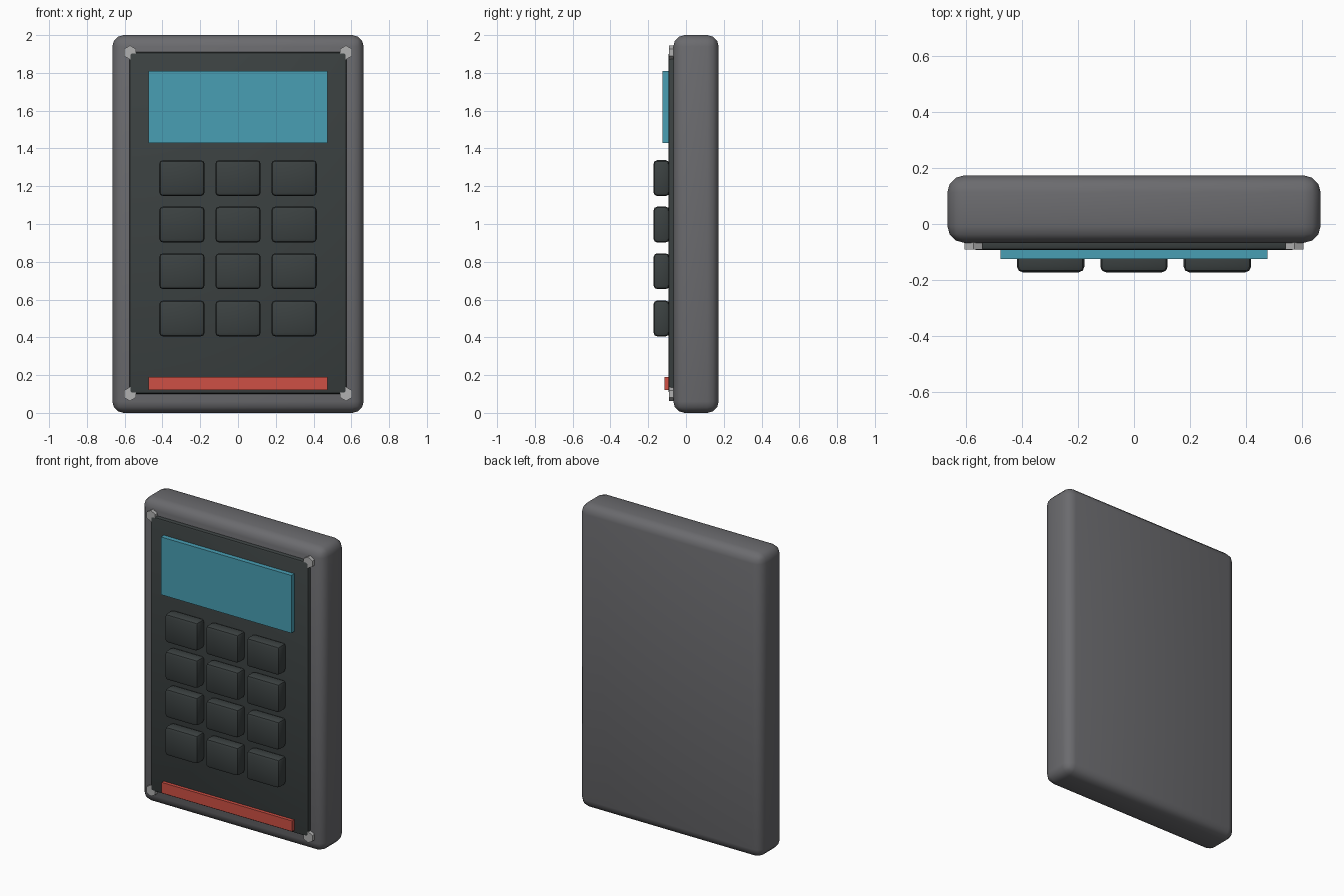
import bpy, math

if "Cube" in bpy.data.objects:
    bpy.data.objects.remove(bpy.data.objects["Cube"])

def material(name, rgb):
    m = bpy.data.materials.new(name)
    m.diffuse_color = (*rgb, 1)
    m.use_nodes = True
    m.node_tree.nodes["Principled BSDF"].inputs["Base Color"].default_value = m.diffuse_color
    return m

GREY = material("case grey", (0.147, 0.147, 0.157))
DARK = material("dark panel", (0.044, 0.053, 0.053))
TEAL = material("screen teal", (0.066, 0.345, 0.455))
RED = material("strip red", (0.62, 0.08, 0.058))
METAL = material("screw metal", (0.44, 0.44, 0.44))

def box(name, x, y, z, mat, bevel=0, segments=1, smooth=False):
    """Box given by its (min, max) range on each axis."""
    bpy.ops.mesh.primitive_cube_add(
        size=1, location=[(a + b) / 2 for a, b in (x, y, z)])
    o = bpy.context.object
    o.name = name
    o.scale = [b - a for a, b in (x, y, z)]
    bpy.ops.object.transform_apply(location=False, rotation=False, scale=True)
    o.data.materials.append(mat)
    if bevel:
        m = o.modifiers.new("bevel", 'BEVEL')
        m.width, m.segments = bevel, segments
        bpy.ops.object.modifier_apply(modifier="bevel")
    if smooth:
        bpy.ops.object.shade_smooth_by_angle(angle=math.radians(40))
    return o

# Rounded case and raised face plate
box("case", (-0.665, 0.665), (-0.067, 0.173), (0, 2), GREY, 0.06, 3, True)
box("face_plate", (-0.575, 0.575), (-0.093, -0.04), (0.1, 1.91), DARK, 0.014, 2, True)

# Screen and coloured strip
box("screen", (-0.475, 0.475), (-0.124, -0.085), (1.43, 1.81), TEAL)
box("strip", (-0.475, 0.475), (-0.115, -0.085), (0.12, 0.19), RED)

# Keypad, four rows of three
for r, z in enumerate((1.243, 0.997, 0.75, 0.5)):
    for c, x in enumerate((-0.297, 0, 0.297)):
        box(f"key_{r}_{c}", (x - 0.12, x + 0.12), (-0.172, -0.088),
            (z - 0.095, z + 0.095), DARK, 0.02, 2, True)

# Hexagonal corner screws, one point up
for x in (-0.572, 0.572):
    for z in (0.1, 1.908):
        bpy.ops.mesh.primitive_cylinder_add(
            vertices=6, radius=0.037, depth=0.04, location=(x, -0.07, z),
            rotation=(math.pi / 2, 0, 0))
        o = bpy.context.object
        o.name = "corner_screw"
        o.data.materials.append(METAL)
